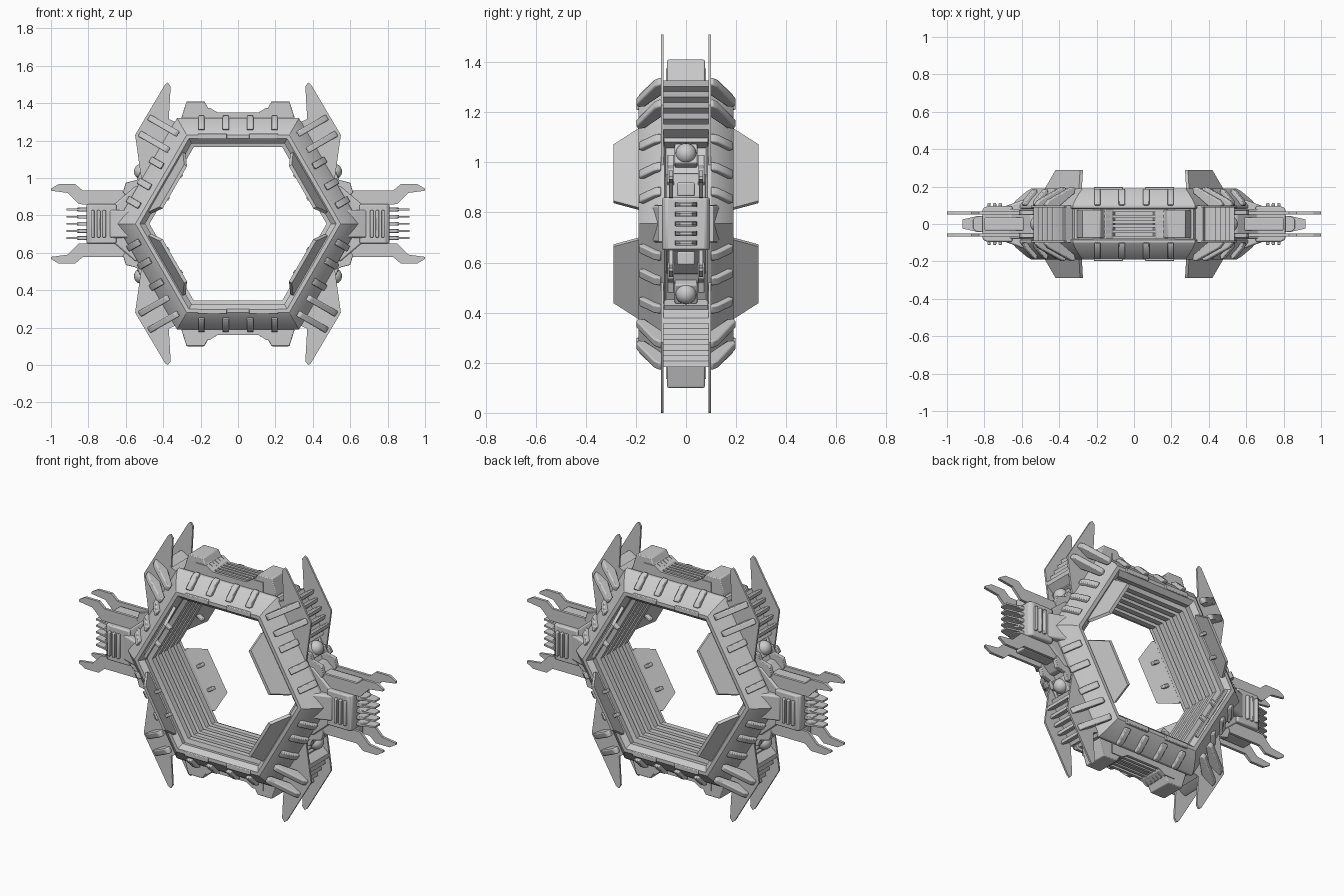
import bpy, bmesh, math
from mathutils import Vector

if "Cube" in bpy.data.objects:
    bpy.data.objects.remove(bpy.data.objects["Cube"])

CZ = 0.755                      # height of the ring centre
C, S = math.cos(math.pi / 6), 0.5


# Local frames: each maps (a, b, c) to model space; c is the extrusion axis
def front(x, z, y):
    return Vector((x, y, z))

def plan(x, y, z):
    return Vector((x, y, z))

def top_side(r, y, t):
    return Vector((t, y, r))

def diag_side(r, y, t):
    return Vector((r * C - t * S, y, r * S + t * C))

def diag_flat(r, t, y):
    return diag_side(r, y, t)

def flap_frame(t, s, c):
    return diag_side(0.45 - 0.052 * s + c, 0.15 + 0.14 * s, t)


def finish(name, bm, mirror="", bevel=0):
    bmesh.ops.recalc_face_normals(bm, faces=bm.faces)
    me = bpy.data.meshes.new(name)
    bm.to_mesh(me)
    bm.free()
    ob = bpy.data.objects.new(name, me)
    ob.location.z = CZ
    bpy.context.collection.objects.link(ob)
    if bevel:
        b = ob.modifiers.new("bevel", 'BEVEL')
        b.width, b.segments, b.limit_method = bevel, 2, 'ANGLE'
    if mirror:
        m = ob.modifiers.new("mirror", 'MIRROR')
        m.use_axis = [a in mirror for a in "XYZ"]
        m.use_mirror_merge = False
    return ob


def extrude(name, poly, frame, spans, mirror="", bevel=0):
    """Extrude a 2D outline over every (low, high) span."""
    bm = bmesh.new()
    n = len(poly)
    for lo, hi in spans:
        a = [bm.verts.new(frame(p, q, lo)) for p, q in poly]
        b = [bm.verts.new(frame(p, q, hi)) for p, q in poly]
        bm.faces.new(a)
        bm.faces.new(b)
        for i in range(n):
            j = (i + 1) % n
            bm.faces.new((a[i], a[j], b[j], b[i]))
    return finish(name, bm, mirror, bevel)


def rect(a0, a1, b0, b1):
    return [(a0, b0), (a1, b0), (a1, b1), (a0, b1)]

def around(centres, half):
    return [(c - half, c + half) for c in centres]


# Hexagonal ring: (apothem, y) section with grooved inner wall
section = [(0.565, -0.10), (0.548, -0.125), (0.50, -0.172), (0.475, -0.19), (0.455, -0.19), (0.43, -0.165)]
for i in range(5):
    y = -0.13 + i * 0.056
    section += [(0.435, y - 0.008), (0.41, y), (0.41, y + 0.032), (0.435, y + 0.038)]
section += [(r, -y) for r, y in reversed(section[:6])]
section += [(0.565, 0.085), (0.553, 0.08), (0.553, -0.08), (0.565, -0.085)]
bm = bmesh.new()
loops = []
for k in range(6):
    a = k * math.pi / 3
    loops.append([bm.verts.new((r / C * math.cos(a), y, r / C * math.sin(a))) for r, y in section])
for k in range(6):
    p, q = loops[k], loops[(k + 1) % 6]
    for i in range(len(section)):
        j = (i + 1) % len(section)
        bm.faces.new((p[i], p[j], q[j], q[i]))
finish("hexagonal_ring", bm)

# Clips over the outer chamfer of the ring
clip = [(0.58, 0.10), (0.572, 0.128), (0.518, 0.185), (0.505, 0.19), (0.50, 0.165), (0.55, 0.10)]
extrude("top_bottom_clips", clip, top_side, around([0.065, 0.195], 0.017), "XYZ", 0.005)
extrude("diagonal_clips", clip, diag_side, around([0.064, -0.066, -0.18], 0.018), "XYZ", 0.005)
extrude("face_strips", rect(0.455, 0.483, 0.17, 0.198), top_side, [(0.06, 0.215)], "XYZ", 0.004)

# Struts that tie the fins to the ring face
strut = [(0.52, 0.165), (0.515, 0.192), (0.535, 0.199), (0.68, 0.128), (0.70, 0.105), (0.69, 0.092), (0.62, 0.09)]
extrude("fin_struts", strut, diag_side, around([0.255, 0.155], 0.017), "XYZ", 0.006)

# Pointed fins, in pairs at each diagonal
fin = [(0.375, 0.755), (0.39, 0.745), (0.55, 0.475), (0.515, 0.225), (0.44, 0.27),
       (0.30, 0.53), (0.37, 0.56), (0.36, 0.735)]
extrude("corner_fins", fin, front, [(0.089, 0.100)], "XYZ")

# Slatted ribs between the fins
rib_base = rect(0.54, 0.60, -0.088, 0.088)
extrude("rib_base", rib_base, diag_side, [(0.03, 0.30)], "XZ")
bm_poly = [(0.56, 0.0), (0.65, 0.018), (0.665, 0.036), (0.65, 0.042), (0.56, 0.038)]
for i in range(5):
    poly = [(r, t + 0.04 + i * 0.05) for r, t in bm_poly]
    extrude("slat_rib", poly, diag_flat, [(-0.09, 0.09)], "XZ")

# Hatch with dome below the ribs
extrude("hatch", rect(0.54, 0.59, -0.045, 0.045), diag_side, [(-0.06, 0.03)], "XZ", 0.006)
bm = bmesh.new()
bmesh.ops.create_uvsphere(bm, u_segments=20, v_segments=12, radius=0.042)
bmesh.ops.translate(bm, verts=bm.verts, vec=diag_side(0.585, 0, -0.015))
finish("hatch_dome", bm, "XZ")

# Flaps that lean into the opening, front and back
flap = [(-0.15, -0.25), (0.15, -0.25), (0.185, 0.25), (0.13, 1), (-0.13, 1), (-0.185, 0.25)]
extrude("flaps", flap, flap_frame, [(-0.008, 0.010)], "XYZ")
extrude("flap_pegs", rect(0.385, 0.43, 0.19, 0.215), diag_side, around([-0.07, 0.07], 0.01), "XYZ", 0.004)

# Stepped blocks on top and bottom
block = [(0.10, 0.55), (0.115, 0.60), (0.16, 0.62), (0.18, 0.655), (0.275, 0.655), (0.305, 0.56), (0.29, 0.54)]
extrude("stepped_block", block, front, [(-0.075, 0.075)], "XZ", 0.005)
rail = [(-0.22, 0.545), (0.22, 0.545), (0.22, 0.62), (0.15, 0.62), (0.11, 0.595),
        (-0.11, 0.595), (-0.15, 0.62), (-0.22, 0.62)]
extrude("stepped_rails", rail, front, around([0.012, 0.04, 0.072], 0.008), "YZ")

# Side pods: neck, body, ridges
neck = [(0.49, 0.20), (0.55, 0.20), (0.66, 0.105), (0.74, 0.105),
        (0.74, -0.105), (0.66, -0.105), (0.55, -0.20), (0.49, -0.20)]
extrude("pod_neck", neck, front, [(-0.08, 0.08)], "X", 0.008)
collar = [(0.50, 0.15), (0.58, 0.135), (0.69, 0.095), (0.69, -0.095), (0.58, -0.135), (0.50, -0.15)]
extrude("pod_collar", collar, plan, [(-0.075, 0.075)], "X", 0.01)
body = [(0.65, 0.095), (0.79, 0.095), (0.81, 0.08), (0.81, -0.08), (0.79, -0.095), (0.65, -0.095)]
extrude("pod_body", body, plan, [(-0.105, 0.105)], "X", 0.008)
extrude("pod_ridges", rect(0.09, 0.112, -0.073, 0.073), lambda y, z, x: Vector((x, y, z)),
        around([0.715, 0.745, 0.775], 0.009), "XY", 0.005)

# Blade prongs at the pod ends
prong = [(0.79, 0.045), (0.84, 0.042), (0.917, 0.024), (0.917, -0.024), (0.84, -0.042), (0.79, -0.045)]
extrude("prong_roots", [(x if x < 0.85 else 0.86, y) for x, y in prong], plan,
        around([i * 0.038 for i in range(-2, 3)], 0.010), "X", 0.003)
extrude("pod_prongs", prong, plan, around([i * 0.038 for i in range(-2, 3)], 0.005), "X")

# Forked arms and their root plates
arm = [(0.55, 0.178), (0.83, 0.178), (0.87, 0.212), (0.96, 0.212), (1.0, 0.188), (1.0, 0.177),
       (0.91, 0.165), (0.85, 0.105), (0.68, 0.10), (0.58, 0.10)]
extrude("forked_arms", arm, front, [(0.052, 0.068)], "XYZ")
root = [(0.46, 0.27), (0.525, 0.275), (0.54, 0.235), (0.60, 0.22), (0.615, 0.17), (0.56, 0.10)]
extrude("arm_root_plates", root, front, [(0.048, 0.074)], "XYZ", 0.003)
extrude("arm_bridge", rect(0.56, 0.80, 0.11, 0.165), front, [(-0.035, 0.035)], "XZ", 0.006)

# Smooth shading with crisp edges
for ob in bpy.data.objects:
    ob.select_set(True)
    bpy.context.view_layer.objects.active = ob
bpy.ops.object.shade_smooth_by_angle(angle=math.radians(30))
